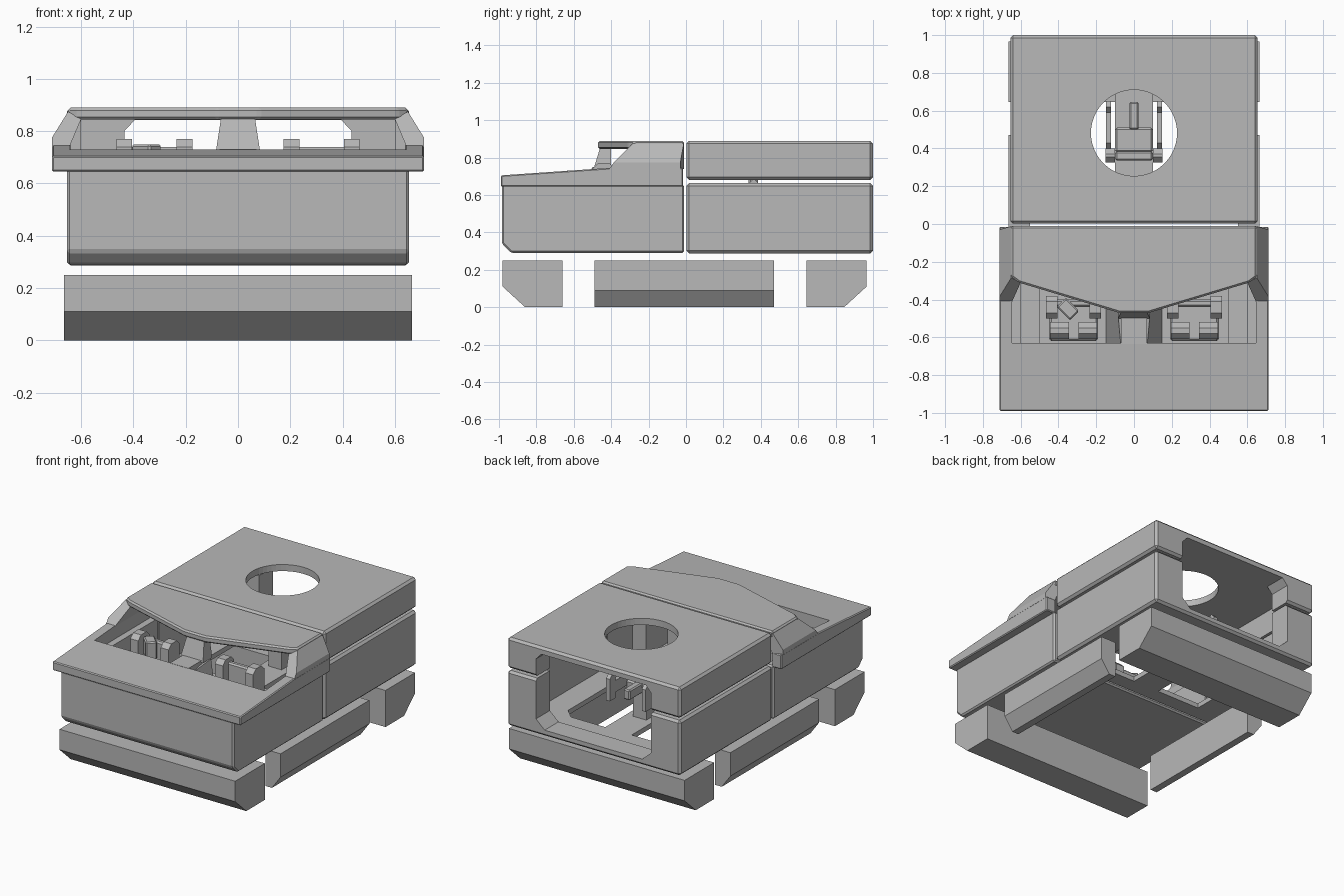
import bpy, bmesh, math
from mathutils import Vector, Matrix

if "Cube" in bpy.data.objects:
    bpy.data.objects.remove(bpy.data.objects["Cube"])

grey = bpy.data.materials.new("plain grey")
grey.diffuse_color = (0.48, 0.48, 0.48, 1)
grey.use_nodes = True
grey.node_tree.nodes["Principled BSDF"].inputs["Base Color"].default_value = grey.diffuse_color


def finish(name, bm, bevel=0.0):
    bmesh.ops.recalc_face_normals(bm, faces=bm.faces)
    if bevel:
        bmesh.ops.bevel(bm, geom=bm.edges[:], offset=bevel, segments=1, affect='EDGES', profile=0.5)
    me = bpy.data.meshes.new(name)
    bm.to_mesh(me)
    bm.free()
    me.materials.append(grey)
    ob = bpy.data.objects.new(name, me)
    bpy.context.collection.objects.link(ob)
    return ob


def loft(name, ring_a, ring_b, bevel=0.0):
    """Solid between two matching closed rings of points."""
    bm = bmesh.new()
    a = [bm.verts.new(p) for p in ring_a]
    b = [bm.verts.new(p) for p in ring_b]
    bm.faces.new(a)
    bm.faces.new(b[::-1])
    n = len(a)
    for i in range(n):
        j = (i + 1) % n
        bm.faces.new((a[i], a[j], b[j], b[i]))
    return finish(name, bm, bevel)


def prism(name, pts, axis, lo, hi, bevel=0.0):
    """Extrude a 2D outline along an axis."""
    put = {'x': lambda p, t: (t, p[0], p[1]),
           'y': lambda p, t: (p[0], t, p[1]),
           'z': lambda p, t: (p[0], p[1], t)}[axis]
    return loft(name, [put(p, lo) for p in pts], [put(p, hi) for p in pts], bevel)


def box(name, x0, x1, y0, y1, z0, z1, bevel=0.0):
    return prism(name, [(x0, y0), (x1, y0), (x1, y1), (x0, y1)], 'z', z0, z1, bevel)


def sym(half):
    """Complete a half outline by mirroring its first coordinate."""
    return half + [(-p[0], p[1]) for p in reversed(half)]


def cut(ob, *cutters):
    for c in cutters:
        c.hide_render = True
        m = ob.modifiers.new("cut", 'BOOLEAN')
        m.operation = 'DIFFERENCE'
        m.solver = 'EXACT'
        m.object = c
        bpy.context.view_layer.objects.active = ob
        bpy.ops.object.modifier_apply(modifier=m.name)
        bpy.data.objects.remove(c)


# lower skirts all round
skirt = [(-0.98, 0.25), (-0.98, 0.11), (-0.86, 0), (-0.66, 0), (-0.66, 0.25)]
prism("front_skirt", skirt, 'x', -0.665, 0.665)
prism("rear_skirt", [(-y - 0.015, z) for y, z in skirt], 'x', -0.665, 0.665)
for s, side in ((1, "right"), (-1, "left")):
    prism(side + "_skirt", [(s * x, z) for x, z in
          [(0.55, 0.25), (0.665, 0.25), (0.665, 0.09), (0.6, 0), (0.55, 0)]],
          'y', -0.49, 0.47)

# front hull tub, chamfered at the lower front
front = prism("front_hull", [(-0.985, 0.655), (-0.985, 0.34), (-0.935, 0.29),
              (-0.01, 0.29), (-0.01, 0.655)], 'x', -0.655, 0.655, 0.01)
cut(front, box("cutter", -0.6, 0.6, -0.92, 0.1, 0.315, 0.8))

# rear hull tub with rear doorway and two floor openings beside a centre beam
rear = box("rear_hull", -0.655, 0.655, 0.002, 1, 0.287, 0.663, 0.015)
cut(rear, box("cutter", -0.6, 0.6, -0.1, 0.85, 0.32, 0.8),
    prism("cutter", sym([(0.435, 0.8), (0.435, 0.39), (0.37, 0.33)]), 'y', 0.8, 1.1),
    *[prism("cutter", [(s * x, y) for x, y in [(0.1, 0.12), (0.43, 0.12), (0.43, 0.66),
      (0.36, 0.73), (0.1, 0.73)]], 'z', 0.2, 0.4) for s in (1, -1)])

# rear roof shell with doorway top and round hatch
roof = box("rear_roof", -0.655, 0.655, 0.002, 1, 0.68, 0.89, 0.015)
ring = [(0.228 * math.cos(i * math.pi / 24), 0.482 + 0.228 * math.sin(i * math.pi / 24))
        for i in range(48)]
cut(roof, box("cutter", -0.6, 0.6, -0.1, 0.85, 0.5, 0.845),
    prism("cutter", sym([(0.435, 0.5), (0.435, 0.8), (0.395, 0.843)]), 'y', 0.8, 1.1),
    prism("cutter", ring, 'z', 0.8, 1.0))

# sloping front deck and side rails around the cab opening
deck = prism("front_deck", [(-0.99, 0.645), (-0.99, 0.705), (-0.41, 0.745), (-0.015, 0.745),
             (-0.015, 0.645)], 'x', -0.712, 0.712, 0.006)
cut(deck, box("cutter", -0.645, 0.645, -0.63, 0.1, 0.5, 0.9))
box("deck_tongue", -0.07, 0.07, -0.635, -0.4, 0.66, 0.731)

# cab roof with pointed front edge
prism("cab_roof", sym([(0.65, -0.01), (0.65, -0.28), (0.61, -0.31), (0.08, -0.47)]),
      'z', 0.845, 0.89, 0.01)

# cab side flanks: (x, z, front y, back y)
flank = [(0.712, 0.74, -0.41, -0.03), (0.712, 0.775, -0.385, -0.03), (0.65, 0.875, -0.285, -0.012),
         (0.60, 0.846, -0.31, -0.012), (0.645, 0.74, -0.41, -0.012)]
for s, side in ((1, "right"), (-1, "left")):
    loft(side + "_cab_flank", [(s * x, f, z) for x, z, f, b in flank],
         [(s * x, b, z) for x, z, f, b in flank])

# centre windscreen post on a tapering tunnel
loft("centre_post",
     [(-0.085, -0.5, 0.72), (0.085, -0.5, 0.72), (0.085, -0.4, 0.72), (-0.085, -0.4, 0.72)],
     [(-0.065, -0.46, 0.85), (0.065, -0.46, 0.85), (0.065, -0.4, 0.85), (-0.065, -0.4, 0.85)])
loft("centre_tunnel",
     [(-0.15, -0.64, 0.31), (0.15, -0.64, 0.31), (0.15, -0.42, 0.31), (-0.15, -0.42, 0.31)],
     [(-0.07, -0.64, 0.68), (0.07, -0.64, 0.68), (0.09, -0.42, 0.72), (-0.09, -0.42, 0.72)])


def pad(name, x, y0, y1, w, z0, z1):
    """Upright pad with chamfered top, seen from the side."""
    c = 0.03
    return prism(name, [(y0, z0), (y1, z0), (y1, z1 - c), (y1 - c, z1), (y0 + c, z1),
                 (y0, z1 - c)], 'x', x - w, x + w)


# cab seats and side consoles
for s, side in ((1, "right"), (-1, "left")):
    c = 0.32 * s
    box(side + "_seat_base", c - 0.1, c + 0.1, -0.54, -0.40, 0.31, 0.52)
    box(side + "_seat_cushion", c - 0.13, c + 0.13, -0.62, -0.42, 0.52, 0.58, 0.012)
    box(side + "_seat_back", c - 0.11, c + 0.11, -0.44, -0.40, 0.56, 0.74, 0.01)
    for k in (-1, 1):
        pad(side + "_seat_pad", c + k * 0.075, -0.61, -0.52, 0.05, 0.56, 0.67)
        pad(side + "_seat_arm", c + k * 0.115, -0.5, -0.38, 0.03, 0.56, 0.77)
    x0, x1 = sorted((s * 0.50, s * 0.605))
    box(side + "_console", x0, x1, -0.64, -0.28, 0.31, 0.55)
lever = box("steering_block", -0.05, 0.05, -0.035, 0.035, -0.06, 0.06, 0.008)
lever.matrix_world = Matrix.Translation(Vector((-0.35, -0.45, 0.69))) @ Matrix.Rotation(math.radians(-45), 4, 'Z')

# hatch seat on the centre beam
box("hatch_seat_post", -0.05, 0.05, 0.4, 0.5, 0.31, 0.5)
box("hatch_seat_cushion", -0.1, 0.1, 0.38, 0.51, 0.5, 0.56, 0.01)
box("hatch_seat_back", -0.1, 0.1, 0.335, 0.385, 0.52, 0.7, 0.01)
for k in (-1, 1):
    pad("hatch_seat_wing", k * 0.125, 0.325, 0.4, 0.025, 0.5, 0.68)
    pad("hatch_seat_arm", k * 0.135, 0.4, 0.65, 0.014, 0.5, 0.58)
    pad("hatch_seat_leg_loop", k * 0.135, 0.59, 0.65, 0.014, 0.46, 0.64)
box("hatch_seat_control", -0.025, 0.025, 0.5, 0.645, 0.5, 0.57, 0.008)
